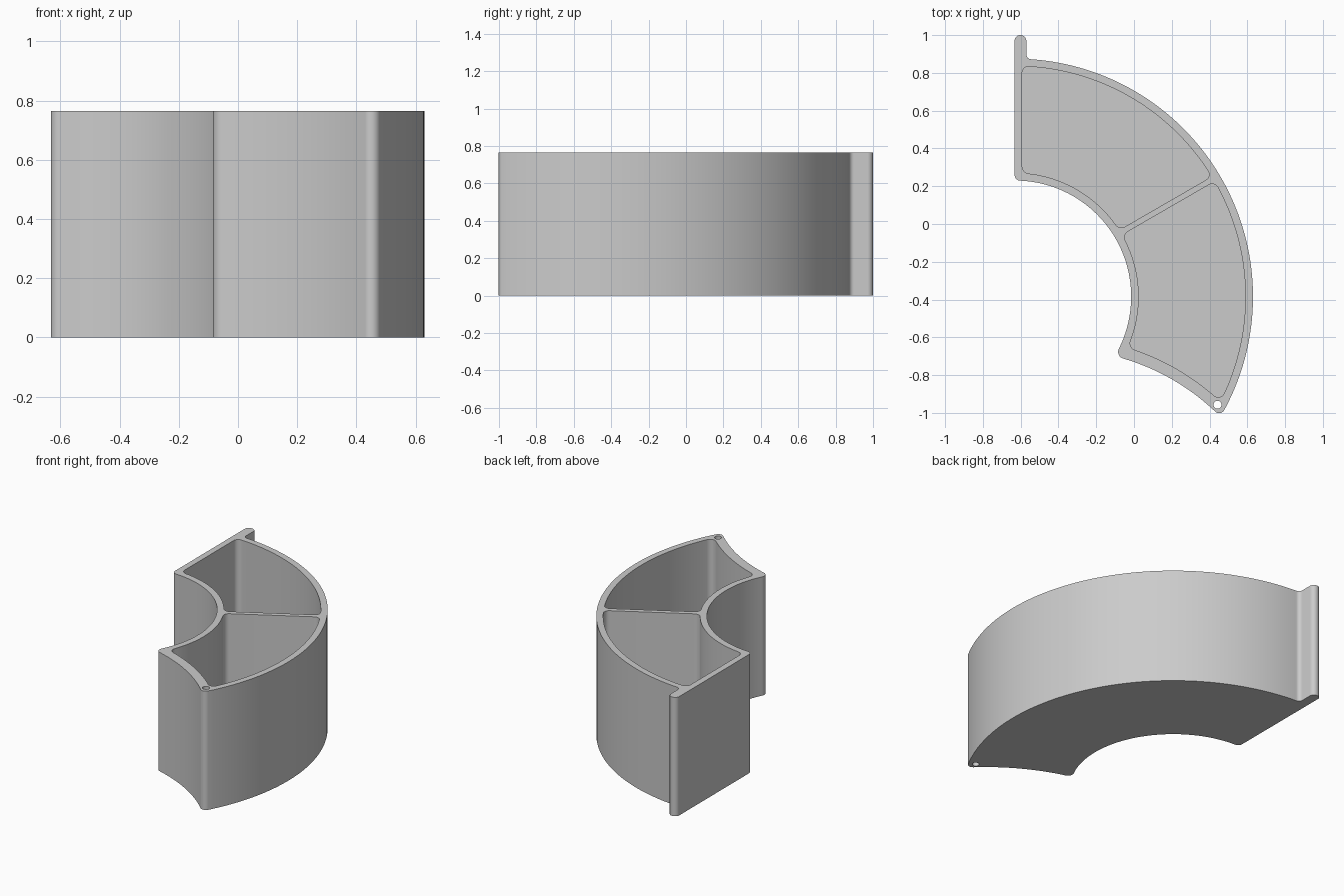
import bpy, bmesh, math
from mathutils import Vector

cube = bpy.data.objects.get("Cube")
if cube:
    bpy.data.objects.remove(cube, do_unlink=True)

HEIGHT, FLOOR = 0.765, 0.04
R_OUT, R_IN, WALL = 1.26, 0.615, 0.04
DIVIDER = 0.03
CENTRE = Vector((-0.63, -0.385))        # centre of the ring sector
END_CENTRE = Vector((-0.408, -1.852))   # centre of the concave end wall

grey = bpy.data.materials.new("light_grey")
grey.use_nodes = True
colour = (0.6, 0.6, 0.6, 1)
grey.diffuse_color = colour
grey.node_tree.nodes["Principled BSDF"].inputs["Base Color"].default_value = colour


def polar(radius, degrees):
    a = math.radians(degrees)
    return CENTRE + radius * Vector((math.cos(a), math.sin(a)))


def arc(centre, p, q, steps=48):
    """Arc about centre joining two points."""
    u, v = p - centre, q - centre
    a, b = math.atan2(u.y, u.x), math.atan2(v.y, v.x)
    points = []
    for i in range(steps + 1):
        t = i / steps
        r = u.length + (v.length - u.length) * t
        w = a + (b - a) * t
        points.append(centre + r * Vector((math.cos(w), math.sin(w))))
    return points


def trim(side, length):
    """Remove a length from the start of a polyline."""
    side = list(side)
    while len(side) > 2 and (side[1] - side[0]).length <= length:
        length -= (side[1] - side[0]).length
        side.pop(0)
    step = side[1] - side[0]
    side[0] = side[0] + step.normalized() * min(length, step.length * 0.99)
    return side


def rounded_loop(sides, cuts, steps=8):
    """Join sides into a closed outline; cuts[i] rounds the end of side i."""
    trimmed = []
    for i, side in enumerate(sides):
        side = trim(side, cuts[i - 1])
        trimmed.append(trim(side[::-1], cuts[i])[::-1])
    outline = []
    for i, side in enumerate(trimmed):
        outline += side
        p, c, q = side[-1], sides[i][-1], trimmed[(i + 1) % len(sides)][0]
        weight = math.sin((p - c).angle(q - c) / 2)
        for k in range(1, steps):
            t = k / steps
            f, g, h = (1 - t) ** 2, 2 * t * (1 - t) * weight, t * t
            outline.append((p * f + c * g + q * h) / (f + g + h))
    return outline


def prism(name, outline, z0, z1):
    bm = bmesh.new()
    base = bm.faces.new([bm.verts.new((p.x, p.y, z0)) for p in outline])
    made = bmesh.ops.extrude_face_region(bm, geom=[base])["geom"]
    top = [v for v in made if isinstance(v, bmesh.types.BMVert)]
    bmesh.ops.translate(bm, verts=top, vec=(0, 0, z1 - z0))
    bmesh.ops.recalc_face_normals(bm, faces=bm.faces)
    mesh = bpy.data.meshes.new(name)
    bm.to_mesh(mesh)
    bm.free()
    mesh.materials.append(grey)
    obj = bpy.data.objects.new(name, mesh)
    bpy.context.collection.objects.link(obj)
    return obj


# Outer body with the straight hinge tab at the back
left, tab_right, back = -0.632, -0.57, 1.0
tip, heel = polar(R_OUT, -30.3), polar(R_IN, -30.8)
tab_root = Vector((tab_right, CENTRE.y + math.sqrt(R_OUT**2 - (tab_right - CENTRE.x)**2)))
tab_a, tab_b = Vector((tab_right, back)), Vector((left, back))
corner = Vector((left, CENTRE.y + R_IN))
body = prism("curved_tray", rounded_loop([
    arc(CENTRE, tip, tab_root, 72),
    [tab_root, tab_a],
    [tab_a, tab_b],
    [tab_b, corner],
    arc(CENTRE, corner, heel),
    arc(END_CENTRE, heel, tip, 24),
], [0.025, 0.03, 0.03, 0.03, 0.046, 0.04]), 0, HEIGHT)

# Back compartment
ro, ri = R_OUT - WALL, R_IN + WALL
x = left + WALL
offset = lambda r: 30 + math.degrees(math.asin(DIVIDER / r))
a, b = polar(ro, offset(ro)), Vector((x, CENTRE.y + ro))
c, d = Vector((x, CENTRE.y + ri)), polar(ri, offset(ri))
back_pocket = rounded_loop(
    [arc(CENTRE, a, b), [b, c], arc(CENTRE, c, d), [d, a]], [0.035] * 4)

# Front compartment
a, b = polar(ro, -27), polar(ro, 30)
c, d = polar(ri, 30), polar(ri, -24.3)
front_pocket = rounded_loop(
    [arc(CENTRE, a, b), [b, c], arc(CENTRE, c, d), arc(END_CENTRE, d, a, 24)],
    [0.035, 0.035, 0.04, 0.046])

# Pin hole through the pointed end
pin = Vector((0.442, -0.957))
hole = [pin + 0.021 * Vector((math.cos(i * math.tau / 24), math.sin(i * math.tau / 24)))
        for i in range(24)]

# Cut the pockets and the hole
cutters = [prism("back_pocket_cutter", back_pocket, FLOOR, HEIGHT + 0.1),
           prism("front_pocket_cutter", front_pocket, FLOOR, HEIGHT + 0.1),
           prism("pin_hole_cutter", hole, -0.1, HEIGHT + 0.1)]
bpy.context.view_layer.objects.active = body
for cutter in cutters:
    cutter.hide_render = True
    mod = body.modifiers.new("cut", 'BOOLEAN')
    mod.operation, mod.solver, mod.object = 'DIFFERENCE', 'EXACT', cutter
    bpy.ops.object.modifier_apply(modifier=mod.name)
    bpy.data.objects.remove(cutter, do_unlink=True)

bpy.ops.object.select_all(action='DESELECT')
body.select_set(True)
bpy.ops.object.shade_smooth_by_angle(angle=math.radians(30))
